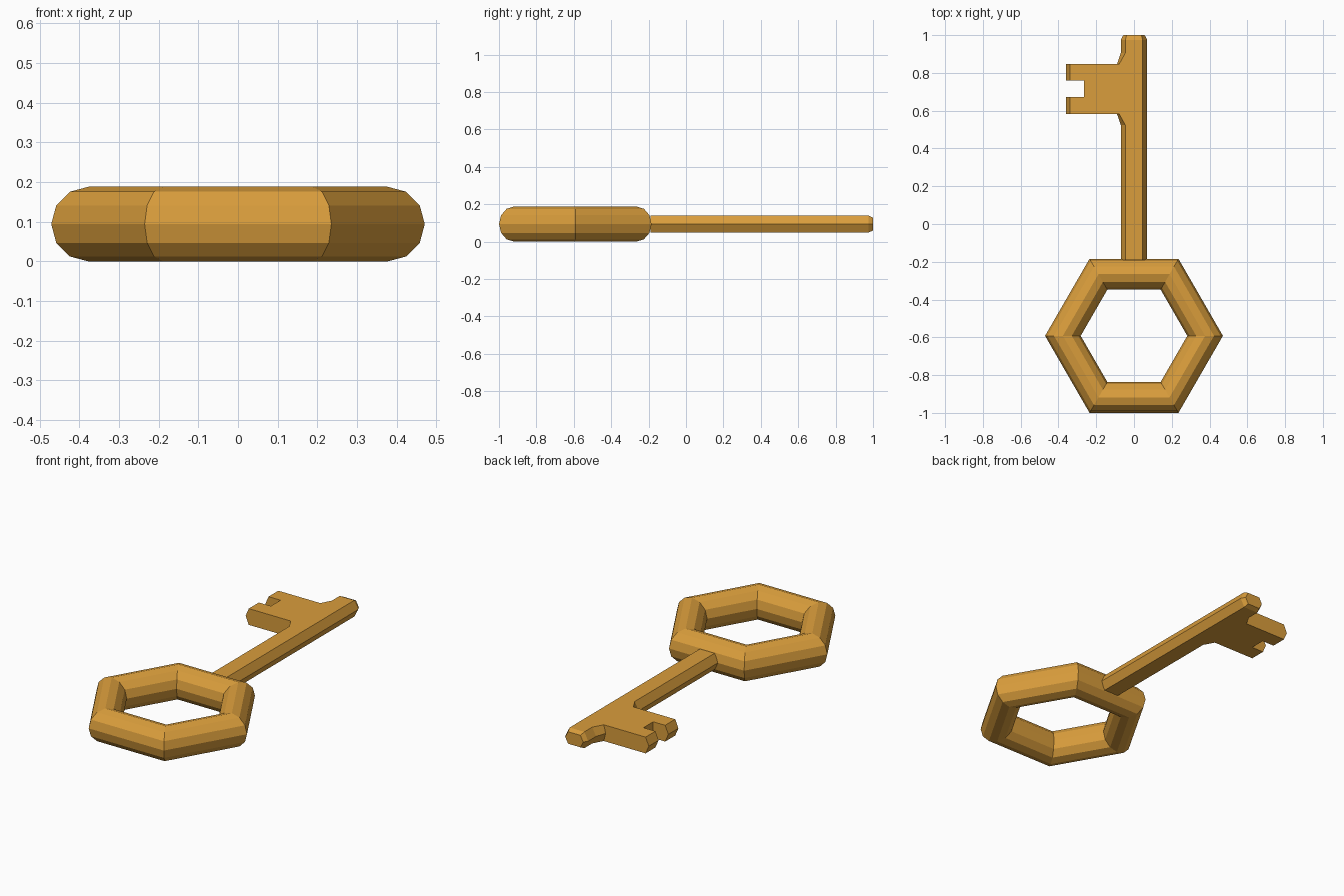
import bpy, bmesh

if "Cube" in bpy.data.objects:
    bpy.data.objects.remove(bpy.data.objects["Cube"])

gold = bpy.data.materials.new("warm gold")
gold.diffuse_color = (0.70, 0.34, 0.045, 1)
gold.use_nodes = True
gold.node_tree.nodes["Principled BSDF"].inputs["Base Color"].default_value = gold.diffuse_color

MID = 0.0943    # height of the key's centre plane
HALF = 0.046    # half thickness of shaft and bit

# Handle: six-sided ring with a twelve-sided tube
bpy.ops.mesh.primitive_torus_add(major_segments=6, minor_segments=12,
                                 major_radius=0.3765, minor_radius=0.0943,
                                 location=(0, -0.592, MID))
ring = bpy.context.object
ring.name = "handle_ring"
ring.data.materials.append(gold)

# Shaft and bit outline: (x on centre plane, x on flat faces, y)
outline = [
    (0.070, 0.046, -0.19), (0.070, 0.046, 0.975),       # right side of shaft
    (-0.070, -0.046, 0.975), (-0.070, -0.046, 0.905),   # tip
    (-0.090, -0.078, 0.847),                            # upper flare
    (-0.360, -0.340, 0.847), (-0.360, -0.340, 0.759),   # upper tooth
    (-0.265, -0.265, 0.759), (-0.265, -0.265, 0.672),   # notch
    (-0.360, -0.340, 0.672), (-0.360, -0.340, 0.582),   # lower tooth
    (-0.090, -0.078, 0.582),                            # lower flare
    (-0.070, -0.046, 0.524), (-0.070, -0.046, -0.19),   # left side of shaft
]
bm = bmesh.new()
n = len(outline)
low = [bm.verts.new((f, y, MID - HALF)) for m, f, y in outline]
mid = [bm.verts.new((m, y, MID)) for m, f, y in outline]
top = [bm.verts.new((f, y, MID + HALF)) for m, f, y in outline]
for a, b in ((low, mid), (mid, top)):
    for i in range(n):
        j = (i + 1) % n
        bm.faces.new((a[i], a[j], b[j], b[i]))
bm.faces.new(top)
bm.faces.new(low[::-1])
bmesh.ops.recalc_face_normals(bm, faces=bm.faces)

# Chamfered tip: join the two end faces, then inset outwards
ends = [f for f in bm.faces if all(v.co.y > 0.97 for v in f.verts)]
tip = bmesh.ops.dissolve_faces(bm, faces=ends)["region"]
bmesh.ops.inset_region(bm, faces=tip, thickness=0.012, depth=0.025,
                       use_even_offset=True, use_boundary=True)

mesh = bpy.data.meshes.new("shaft_and_bit")
bm.to_mesh(mesh)
bm.free()
mesh.materials.append(gold)
shaft = bpy.data.objects.new("shaft_and_bit", mesh)
bpy.context.collection.objects.link(shaft)
